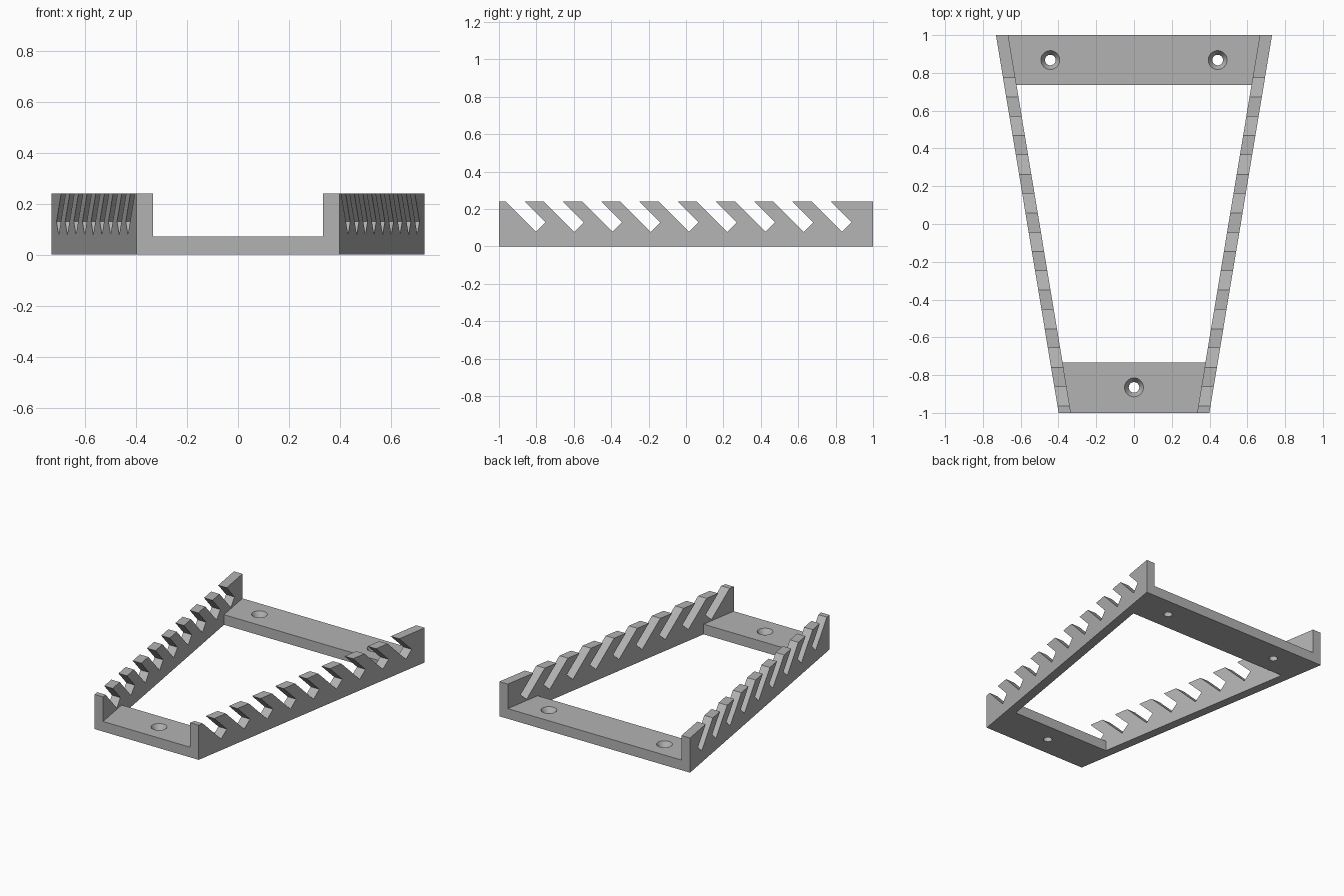
import bpy, bmesh, math

if "Cube" in bpy.data.objects:
    bpy.data.objects.remove(bpy.data.objects["Cube"])

TOP, PLATE = 0.24, 0.07          # rail height, cross plate thickness
WALL = 0.065                     # rail width along x

grey = bpy.data.materials.new("plain grey")
grey.diffuse_color = (0.45, 0.45, 0.45, 1)
grey.use_nodes = True
grey.node_tree.nodes["Principled BSDF"].inputs["Base Color"].default_value = grey.diffuse_color


def inner_x(y):
    """Inner face of the slanted rail at depth y."""
    return 0.5 + 0.166 * y


def finish(bm, name):
    bmesh.ops.recalc_face_normals(bm, faces=bm.faces)
    me = bpy.data.meshes.new(name)
    bm.to_mesh(me)
    bm.free()
    ob = bpy.data.objects.new(name, me)
    bpy.context.collection.objects.link(ob)
    me.materials.append(grey)
    return ob


def bridge(bm, a, b):
    """Solid between two matching outlines."""
    va = [bm.verts.new(p) for p in a]
    vb = [bm.verts.new(p) for p in b]
    bm.faces.new(va)
    bm.faces.new(vb[::-1])
    n = len(va)
    for i in range(n):
        bm.faces.new((va[i], va[(i + 1) % n], vb[(i + 1) % n], vb[i]))


# Side rails: slotted profile in the y-z plane, swept across the wall
profile = [(-1, 0), (-1, TOP)]
for k in range(9):
    y = -0.802 + 0.2045 * k      # lowest corner of the slanted slot
    profile += [(y - 0.162, TOP), (y, 0.078), (y + 0.051, 0.129), (y - 0.06, TOP)]
profile += [(1, TOP), (1, 0)]

for side, name in ((-1, "left_rail"), (1, "right_rail")):
    bm = bmesh.new()
    bridge(bm, [(side * inner_x(y), y, z) for y, z in profile],
           [(side * (inner_x(y) + WALL), y, z) for y, z in profile])
    finish(bm, name)


# Countersunk screw hole cutter: revolved profile
def hole_cutter(x, y):
    bm = bmesh.new()
    rings = [(0.028, -0.02), (0.028, 0.035), (0.05, PLATE), (0.05, PLATE + 0.02)]
    n = 32
    loops = [[bm.verts.new((x + r * math.cos(2 * math.pi * i / n),
                            y + r * math.sin(2 * math.pi * i / n), z))
              for i in range(n)] for r, z in rings]
    bm.faces.new(loops[0][::-1])
    bm.faces.new(loops[-1])
    for lo, hi in zip(loops, loops[1:]):
        for i in range(n):
            j = (i + 1) % n
            bm.faces.new((lo[i], lo[j], hi[j], hi[i]))
    return finish(bm, "screw_hole_cutter")


# Cross plates fitted between the rails, with screw holes
def cross_plate(name, y0, y1, holes):
    outline = [(-inner_x(y0), y0), (inner_x(y0), y0),
               (inner_x(y1), y1), (-inner_x(y1), y1)]
    bm = bmesh.new()
    bridge(bm, [(x, y, 0) for x, y in outline], [(x, y, PLATE) for x, y in outline])
    plate = finish(bm, name)
    for x, y in holes:
        cutter = hole_cutter(x, y)
        cutter.hide_render = True
        cutter.hide_set(True)
        mod = plate.modifiers.new("screw hole", 'BOOLEAN')
        mod.operation = 'DIFFERENCE'
        mod.solver = 'EXACT'
        mod.object = cutter


cross_plate("front_plate", -1, -0.733, [(0, -0.865)])
cross_plate("back_plate", 0.735, 1, [(-0.443, 0.868), (0.443, 0.868)])
